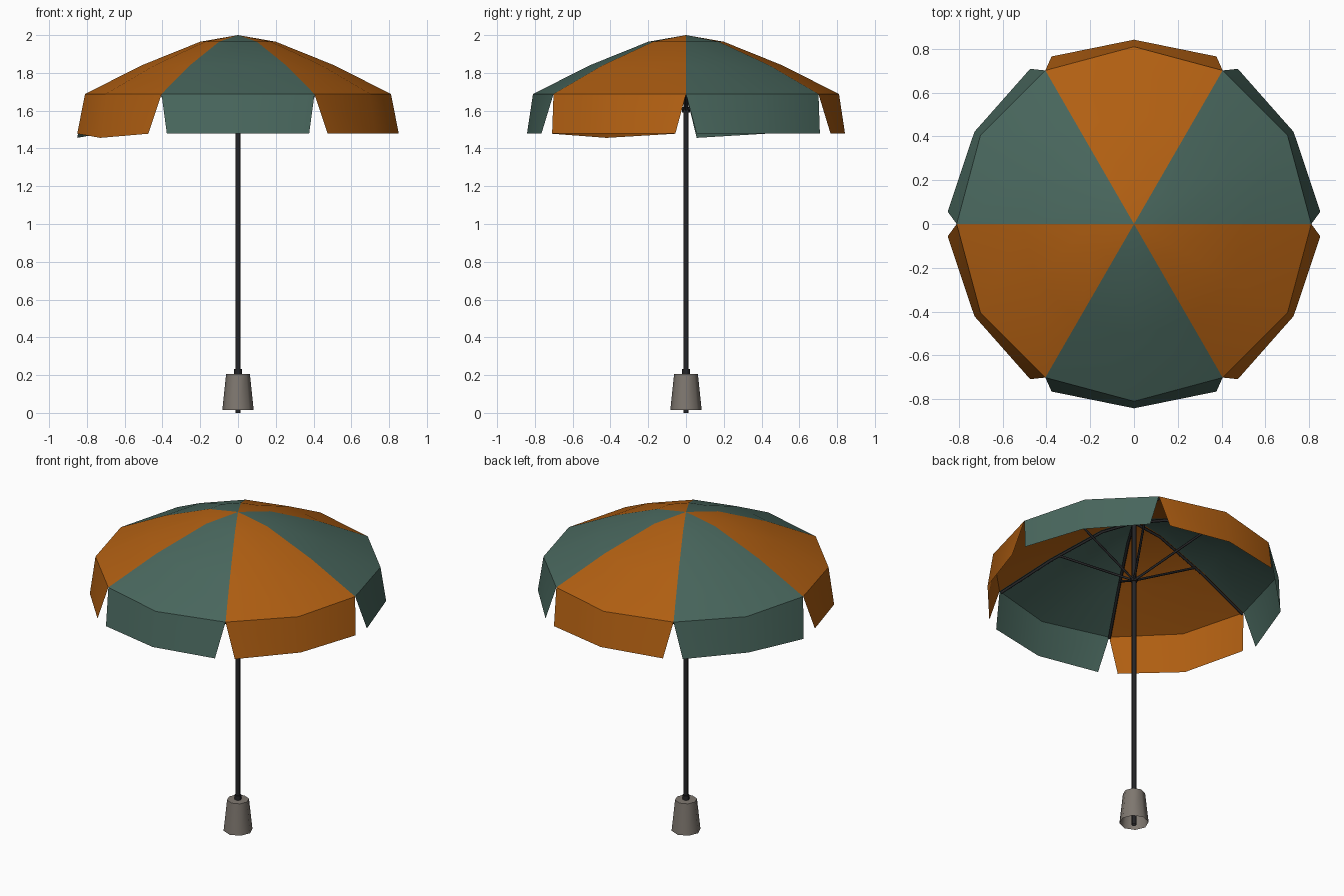
import bpy, math
from mathutils import Vector

if "Cube" in bpy.data.objects:
    bpy.data.objects.remove(bpy.data.objects["Cube"])

def material(name, rgb):
    m = bpy.data.materials.new(name)
    m.diffuse_color = (*rgb, 1)
    m.use_nodes = True
    m.node_tree.nodes["Principled BSDF"].inputs["Base Color"].default_value = m.diffuse_color
    return m

ORANGE = material("orange_cloth", (0.44, 0.115, 0.006))
GREEN = material("green_cloth", (0.066, 0.135, 0.11))
METAL = material("dark_metal", (0.018, 0.018, 0.02))
STONE = material("grey_stone", (0.21, 0.185, 0.16))

def make(name, verts, faces, mat, angle=60):
    me = bpy.data.meshes.new(name)
    me.from_pydata([tuple(v) for v in verts], [], faces)
    me.materials.append(mat)
    me.set_sharp_from_angle(angle=math.radians(angle))
    for p in me.polygons:
        p.use_smooth = True
    ob = bpy.data.objects.new(name, me)
    bpy.context.collection.objects.link(ob)
    return ob

def polar(r, deg, z):
    a = math.radians(deg)
    return Vector((r * math.cos(a), r * math.sin(a), z))

def lathe(name, profile, sides, mat, cap_top=True, angle=60, phase=0):
    verts = [polar(r, phase + 360 * i / sides, z) for r, z in profile for i in range(sides)]
    faces = [(k * sides + i, k * sides + (i + 1) % sides,
              (k + 1) * sides + (i + 1) % sides, (k + 1) * sides + i)
             for k in range(len(profile) - 1) for i in range(sides)]
    if cap_top:
        faces.append(tuple(range((len(profile) - 1) * sides, len(profile) * sides)))
    return make(name, verts, faces, mat, angle)

def rod(name, points, radius, mat, sides=6):
    # tube through points lying in one vertical radial plane
    pts = [Vector(p) for p in points]
    side = (pts[-1] - pts[0]).cross(Vector((0, 0, 1))).normalized()
    verts, n = [], len(pts)
    for i, p in enumerate(pts):
        d = (pts[min(i + 1, n - 1)] - pts[max(i - 1, 0)]).normalized()
        up = side.cross(d)
        for j in range(sides):
            a = 2 * math.pi * j / sides
            verts.append(p + radius * (math.cos(a) * side + math.sin(a) * up))
    faces = [(k * sides + j, k * sides + (j + 1) % sides,
              (k + 1) * sides + (j + 1) % sides, (k + 1) * sides + j)
             for k in range(n - 1) for j in range(sides)]
    faces += [tuple(reversed(range(sides))), tuple(range((n - 1) * sides, n * sides))]
    return make(name, verts, faces, mat, 70)

PROFILE = [(0.2, 1.965), (0.51, 1.84), (0.81, 1.688)]   # canopy rings below the tip

for i in range(6):
    start = 60 * i
    mat = GREEN if i % 2 == 0 else ORANGE
    angles = (start, start + 30, start + 60)

    # Canopy panel: fan at the tip, then two rings of quads
    verts = [Vector((0, 0, 2.0))] + [polar(r, a, z) for r, z in PROFILE for a in angles]
    faces = [(0, 1, 2), (0, 2, 3)]
    for k in range(2):
        for j in range(2):
            a = 1 + 3 * k + j
            faces.append((a, a + 3, a + 4, a + 1))
    make(f"canopy_panel_{i + 1}", verts, faces, mat)

    # Hanging flap; two of its corners sag slightly on the left side
    top = [polar(0.81, a, 1.688) for a in angles]
    low = [polar(0.853, start + 3.8, 1.478), polar(0.842, start + 30, 1.478),
           polar(0.853, start + 56.2, 1.478)]
    if i == 2:
        low[2].z = 1.456
    if i == 3:
        low[1].z = 1.456
    make(f"canopy_flap_{i + 1}", top + low, [(0, 3, 4, 1), (1, 4, 5, 2)], mat)

    # Rib under the seam, and the strut that props it up
    rod(f"rib_{i + 1}", [polar(0.012, start, 1.975)] +
        [polar(r - 0.008, start, z - 0.012) for r, z in PROFILE], 0.008, METAL)
    rod(f"strut_{i + 1}", [polar(0.012, start, 1.605), polar(0.45, start, 1.848)],
        0.007, METAL)

# Pole and sliding hub
lathe("pole", [(0.013, 0.0), (0.013, 1.985)], 8, METAL)
lathe("strut_hub", [(0.013, 1.59), (0.02, 1.59), (0.02, 1.62), (0.013, 1.62)], 8, METAL,
      cap_top=False, angle=40)

# Hollow weighted foot, with a collar round the pole
lathe("foot_weight", [(0.083, 0.015), (0.063, 0.205), (0.013, 0.207)], 8, STONE,
      cap_top=False, angle=50)
lathe("foot_collar", [(0.02, 0.2), (0.02, 0.233)], 8, METAL, angle=50)
